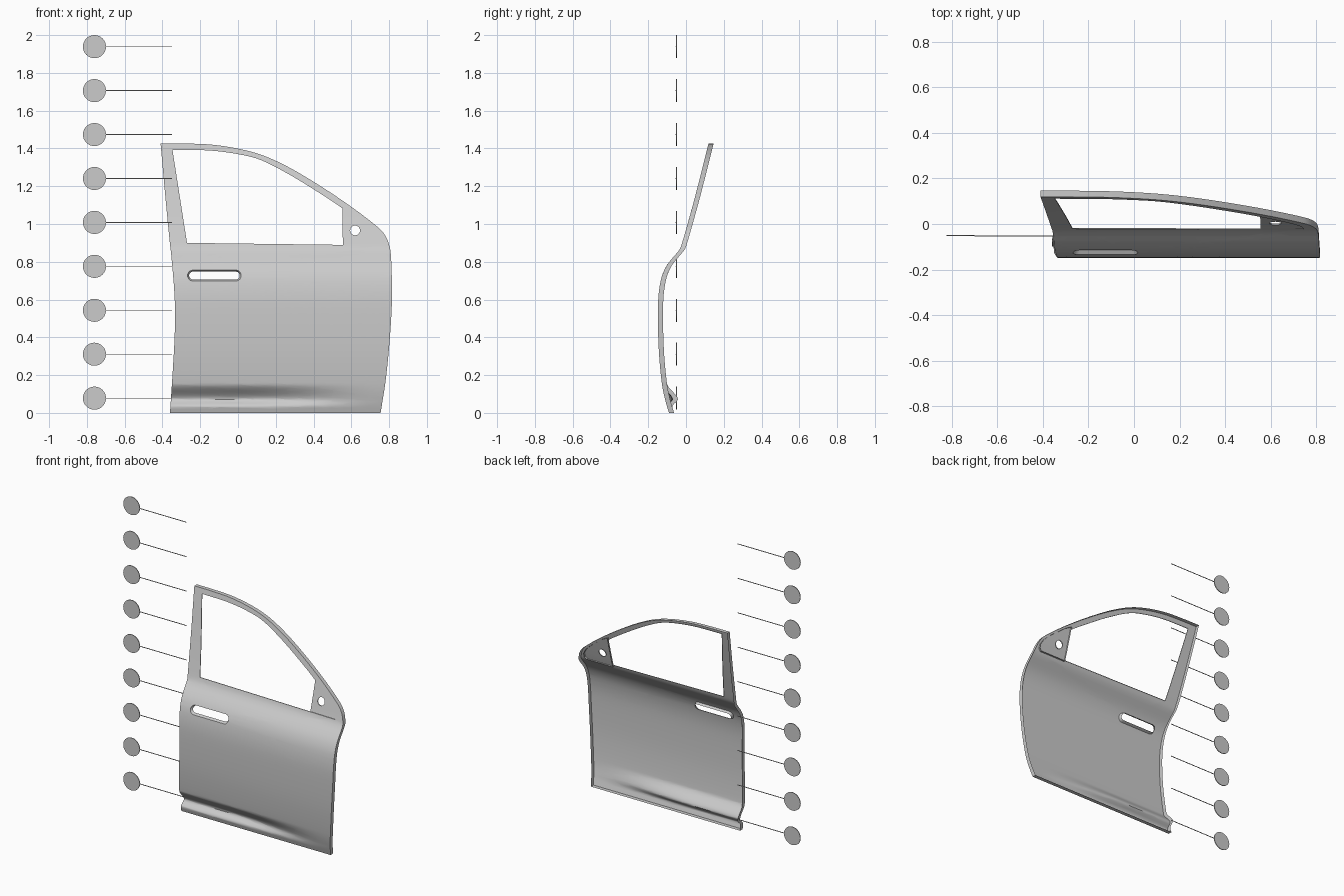
import bpy, bmesh, math
from mathutils import Vector

if "Cube" in bpy.data.objects:
    bpy.data.objects.remove(bpy.data.objects["Cube"])


def spline(pts, n=6):
    """Smooth open path through 2D points (Catmull-Rom)."""
    p = [Vector(q) for q in pts]
    p = [p[0] * 2 - p[1]] + p + [p[-1] * 2 - p[-2]]
    out = []
    for a, b, c, d in zip(p, p[1:], p[2:], p[3:]):
        for i in range(n):
            t = i / n
            out.append(0.5 * (2 * b + (c - a) * t + (2 * a - 5 * b + 4 * c - d) * t * t
                              + (3 * b - a - 3 * c + d) * t ** 3))
    return [tuple(v) for v in out] + [tuple(pts[-1])]


def slot(x0, x1, z, r, n=12):
    """Rounded slot outline; x0 == x1 gives a circle."""
    out = []
    for cx, start in ((x1, -90), (x0, 90)):
        for i in range(n + 1):
            a = math.radians(start + 180 * i / n)
            out.append((cx + r * math.cos(a), z + r * math.sin(a)))
    if x0 == x1:
        out = out[:n] + out[n + 1:-1]
    return out


# Vertical body section: (z, y) of the outer skin
SECTION = spline([(0, -.09), (.06, -.108), (.15, -.127), (.3, -.142), (.45, -.148), (.6, -.147),
                  (.7, -.134), (.76, -.113), (.8, -.088), (.84, -.054), (.865, -.034), (.89, -.024),
                  (.95, -.006), (1.1, .036), (1.25, .075), (1.43, .12)], 8)


def smooth(t):
    t = max(0, min(1, t))
    return t * t * (3 - 2 * t)


def skin_y(x, z):
    y = SECTION[-1][1]
    for (z0, y0), (z1, y1) in zip(SECTION, SECTION[1:]):
        if z <= z1:
            y = y0 + (y1 - y0) * (z - z0) / (z1 - z0)
            break
    # sill groove, fading towards the front edge
    rise = smooth((z - .03) / .045) if z < .075 else smooth((.155 - z) / .08)
    return y + .042 * rise * smooth((.74 - x) / .75)


def sheet(name, loops, flanges, offset=0):
    """Fill outline with holes, grid it, bend to the skin, and turn in the edges.
    flanges: per loop (depth, move) with move an optional in-plane function."""
    bm = bmesh.new()
    tag = bm.edges.layers.int.new("loop")
    for k, loop in enumerate(loops):
        vs = [bm.verts.new((x, 0, z)) for x, z in loop]
        for a, b in zip(vs, vs[1:] + vs[:1]):
            bm.edges.new((a, b))[tag] = k + 1
    bmesh.ops.triangle_fill(bm, edges=bm.edges[:], use_beauty=True, normal=(0, -1, 0))
    cuts = [((0, 0, i * .01), (0, 0, 1)) for i in range(1, 17)]
    cuts += [((0, 0, .18 + i * .02), (0, 0, 1)) for i in range(40)]
    cuts += [((0, 0, 1 + i * .05), (0, 0, 1)) for i in range(9)]
    cuts += [((-.4 + i * .06, 0, 0), (1, 0, 0)) for i in range(21)]
    for co, no in cuts:
        bmesh.ops.bisect_plane(bm, geom=bm.verts[:] + bm.edges[:] + bm.faces[:], dist=1e-5,
                               plane_co=co, plane_no=no)
    for v in bm.verts:
        v.co.y = skin_y(v.co.x, v.co.z) + offset
    tag = bm.edges.layers.int["loop"]
    rims = [[e for e in bm.edges if e.is_boundary and e[tag] == k + 1] for k in range(len(loops))]
    for rim, (depth, move) in zip(rims, flanges):
        if not depth or not rim:
            continue
        res = bmesh.ops.extrude_edge_only(bm, edges=rim)
        for v in res["geom"]:
            if isinstance(v, bmesh.types.BMVert):
                v.co.y += depth
                if move:
                    move(v)
    bmesh.ops.recalc_face_normals(bm, faces=bm.faces[:])
    if sum(f.normal.y * f.calc_area() for f in bm.faces) > 0:
        bmesh.ops.reverse_faces(bm, faces=bm.faces[:])
    me = bpy.data.meshes.new(name)
    bm.to_mesh(me)
    bm.free()
    ob = bpy.data.objects.new(name, me)
    bpy.context.collection.objects.link(ob)
    bpy.ops.object.select_all(action='DESELECT')
    ob.select_set(True)
    bpy.context.view_layer.objects.active = ob
    bpy.ops.object.shade_smooth_by_angle(angle=math.radians(40))
    return ob


# Door outline: rear edge, roof line and front edge
rear = spline([(-.36, 0), (-.345, .23), (-.335, .42), (-.335, .6), (-.35, .8),
               (-.365, .94), (-.385, 1.15), (-.41, 1.427)])
roof = spline([(-.41, 1.427), (-.28, 1.426), (-.14, 1.42), (.01, 1.397), (.14, 1.36), (.275, 1.297),
               (.43, 1.205), (.59, 1.098), (.72, 1.0), (.772, .95), (.8, .89), (.811, .81),
               (.815, .6), (.803, .385), (.782, .175), (.755, 0)])
outline = rear[:-1] + roof

# Window opening, running forward behind the mirror plate
window = [(-.27, .9)] + spline([(-.347, 1.393), (-.15, 1.389), (.01, 1.368), (.127, 1.336), (.275, 1.26),
                                (.43, 1.165), (.553, 1.083), (.68, .985), (.735, .93)]) + [(.745, .887)]

# Handle recess
H0, H1, HZ, HR = -.238, -.012, .727, .029


def taper(v):
    axis = Vector((max(H0, min(H1, v.co.x)), v.co.y, HZ))
    v.co = axis + (v.co - axis) * .72


sheet("door_skin", [outline, window, slot(H0, H1, HZ, HR)],
      [(.027, None), (.004, None), (.018, taper)])

# Mirror mounting plate with its round hole
plate = [(.555, .88), (.553, 1.1), (.6, 1.075), (.7, .998), (.745, .955), (.765, .92), (.765, .895), (.75, .88)]
sheet("mirror_plate", [plate, slot(.62, .62, .966, .026)], [(.012, None), (.006, None)], .004)

# Callout discs with leader lines
for i in range(9):
    z = .078 + i * .2326
    bpy.ops.mesh.primitive_cylinder_add(vertices=48, radius=.061, depth=.005,
                                        location=(-.76, -.05, z), rotation=(math.pi / 2, 0, 0))
    bpy.context.object.name = f"callout_disc_{i + 1}"
    bpy.ops.mesh.primitive_cube_add(size=1, location=(-.524, -.053, z))
    line = bpy.context.object
    line.name = f"leader_line_{i + 1}"
    line.scale = (.35, .003, .004)
